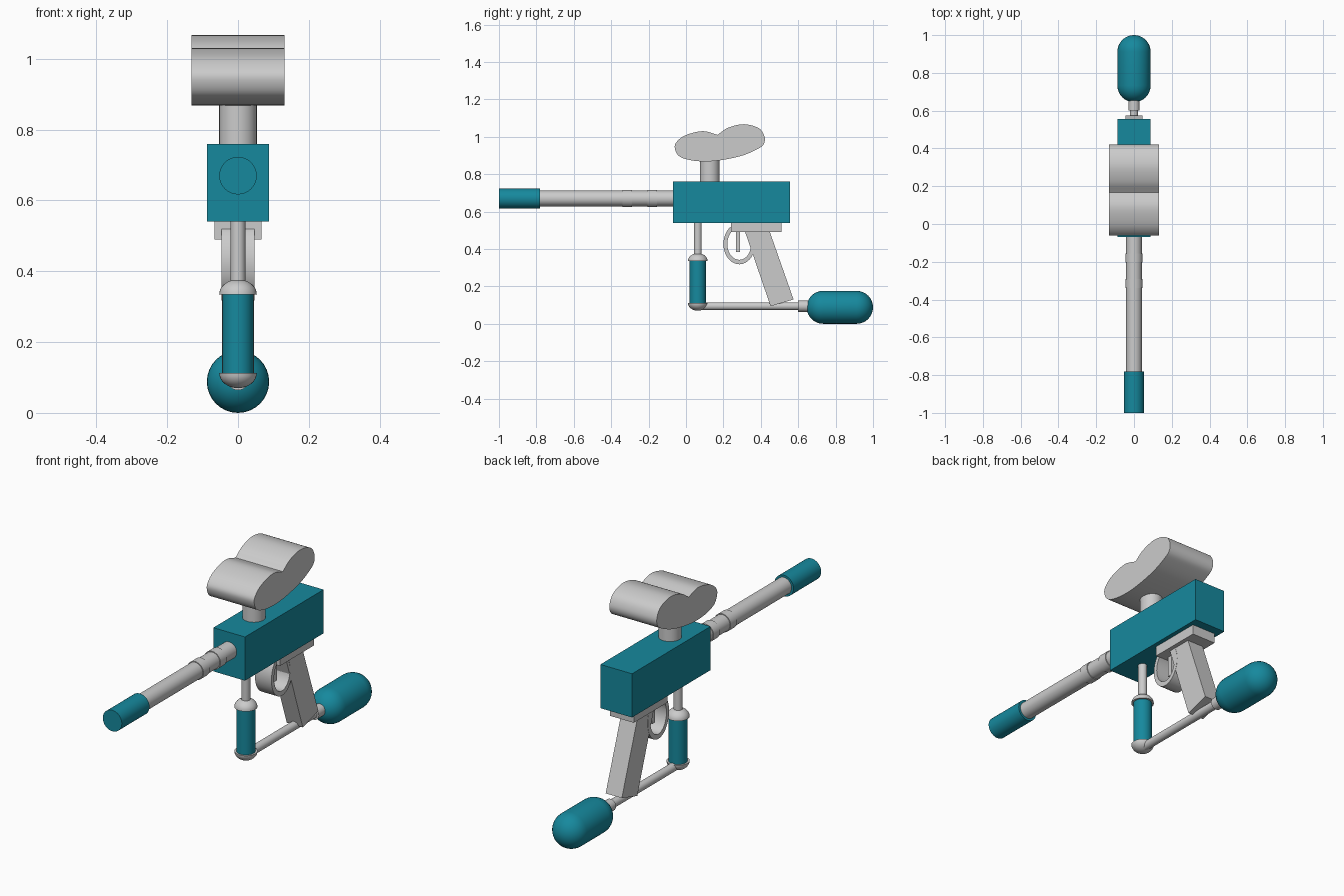
import bpy, bmesh, math
from mathutils import Vector, Matrix

if "Cube" in bpy.data.objects:
    bpy.data.objects.remove(bpy.data.objects["Cube"])

teal = bpy.data.materials.new("teal")
teal.diffuse_color = (0.008, 0.25, 0.34, 1)
teal.use_nodes = True
teal.node_tree.nodes["Principled BSDF"].inputs["Base Color"].default_value = teal.diffuse_color


def finish(name, bm, mat=None, smooth=True):
    bmesh.ops.recalc_face_normals(bm, faces=bm.faces)
    me = bpy.data.meshes.new(name)
    bm.to_mesh(me)
    bm.free()
    ob = bpy.data.objects.new(name, me)
    bpy.context.collection.objects.link(ob)
    if mat:
        me.materials.append(mat)
    if smooth:
        bpy.ops.object.select_all(action='DESELECT')
        ob.select_set(True)
        bpy.context.view_layer.objects.active = ob
        bpy.ops.object.shade_smooth_by_angle(angle=math.radians(35))
    return ob


def lathe(name, profile, y=0, z=0, along='Z', mat=None, sides=32):
    """Revolve (radius, position) pairs about a vertical or lengthwise axis."""
    bm = bmesh.new()
    rings = []
    for r, t in profile:
        n = 1 if r < 1e-5 else sides
        ring = []
        for i in range(n):
            a = 2 * math.pi * i / sides
            c, s = r * math.cos(a), r * math.sin(a)
            ring.append(bm.verts.new((c, y + s, t) if along == 'Z' else (c, t, z + s)))
        rings.append(ring)
    for p, q in zip(rings, rings[1:]):
        for i in range(sides):
            j = (i + 1) % sides
            quad = [p[i % len(p)], p[j % len(p)], q[j % len(q)], q[i % len(q)]]
            bm.faces.new(list(dict.fromkeys(quad)))
    for ring in (rings[0], rings[-1]):
        if len(ring) > 1:
            bm.faces.new(ring)
    return finish(name, bm, mat)


def tube(name, r, a, b, **kw):
    return lathe(name, [(r, a), (r, b)], **kw)


def arc(r, h, start, n=8):
    """Quarter-ellipse dome from rim (r, start) to its pole."""
    return [(r * math.cos(math.pi / 2 * i / n), start + h * math.sin(math.pi / 2 * i / n))
            for i in range(n + 1)]


def extrude(name, pts, half, smooth=False, mat=None):
    """Side profile of (y, z) points extruded to x = +-half."""
    bm = bmesh.new()
    f = bm.faces.new([bm.verts.new((-half, y, z)) for y, z in pts])
    res = bmesh.ops.extrude_face_region(bm, geom=[f])
    verts = [v for v in res["geom"] if isinstance(v, bmesh.types.BMVert)]
    bmesh.ops.translate(bm, verts=verts, vec=(2 * half, 0, 0))
    return finish(name, bm, mat, smooth)


def box(name, half, y0, y1, z0, z1, mat=None):
    return extrude(name, [(y0, z0), (y1, z0), (y1, z1), (y0, z1)], half, mat=mat)


def spline(pts, n=5):
    """Catmull-Rom curve through open points, ends kept sharp."""
    p = [Vector(q) for q in pts]
    p = [2 * p[0] - p[1]] + p + [2 * p[-1] - p[-2]]
    out = []
    for a, b, c, d in zip(p, p[1:], p[2:], p[3:]):
        for i in range(n):
            t = i / n
            out.append(0.5 * (2 * b + (c - a) * t + (2 * a - 5 * b + 4 * c - d) * t * t
                              + (3 * b - a - 3 * c + d) * t ** 3))
    return out


# Receiver body
box("body", 0.088, -0.07, 0.555, 0.54, 0.76, teal)

# Barrel with two rings and a coloured tip
tube("barrel", 0.042, -0.80, -0.05, z=0.67, along='Y')
for k, y in enumerate((-0.315, -0.18)):
    tube(f"barrel_ring_{k + 1}", 0.046, y - 0.025, y + 0.025, z=0.67, along='Y')
tube("barrel_tip", 0.053, -1.0, -0.78, z=0.67, along='Y', mat=teal)

# Two-lobed hopper, notched on top, and its neck
outline = [(0.168, 1.01), (0.09, 1.03), (0.0, 1.009), (-0.048, 0.975), (-0.06, 0.94),
           (-0.035, 0.895), (0.04, 0.872), (0.15, 0.87), (0.29, 0.896), (0.38, 0.933),
           (0.415, 0.96), (0.42, 1.0), (0.39, 1.045), (0.31, 1.067), (0.225, 1.048)]
extrude("hopper", spline(outline + outline[:1]), 0.132, smooth=True)
tube("hopper_neck", 0.053, 0.75, 0.90, y=0.127)

# Grip, mounting plate and trigger
box("grip_plate", 0.066, 0.24, 0.51, 0.49, 0.545)
extrude("grip", [(0.313, 0.50), (0.452, 0.094), (0.575, 0.13), (0.445, 0.50)], 0.045)
box("trigger", 0.014, 0.266, 0.29, 0.385, 0.50)

# Trigger guard: oval band
bm = bmesh.new()
N = 36
section = [(-0.046, 1), (0.046, 1), (0.046, 0), (-0.046, 0)]
loops = []
for i in range(N):
    a = 2 * math.pi * i / N
    loops.append([bm.verts.new((x, 0.285 + (0.064 + 0.021 * o) * math.cos(a),
                                0.427 + (0.085 + 0.024 * o) * math.sin(a)))
                  for x, o in section])
for i in range(N):
    p, q = loops[i], loops[(i + 1) % N]
    for k in range(4):
        m = (k + 1) % 4
        bm.faces.new((p[k], p[m], q[m], q[k]))
finish("trigger_guard", bm)

# Front regulator with domed caps
Y = 0.063
tube("regulator_stem", 0.021, 0.34, 0.545, y=Y)
tube("regulator", 0.0435, 0.105, 0.34, y=Y, mat=teal)
lathe("regulator_top_cap", arc(0.053, 0.042, 0.335), y=Y)
lathe("regulator_bottom_cap", arc(0.053, -0.042, 0.112), y=Y)

# Gas line, valve and rounded tank
tube("gas_line", 0.021, Y, 0.61, z=0.094, along='Y')
tube("tank_valve", 0.03, 0.60, 0.66, z=0.094, along='Y')
lathe("tank", arc(0.088, -0.088, 0.733)[::-1] + arc(0.088, 0.088, 0.912),
      z=0.088, along='Y', mat=teal)
